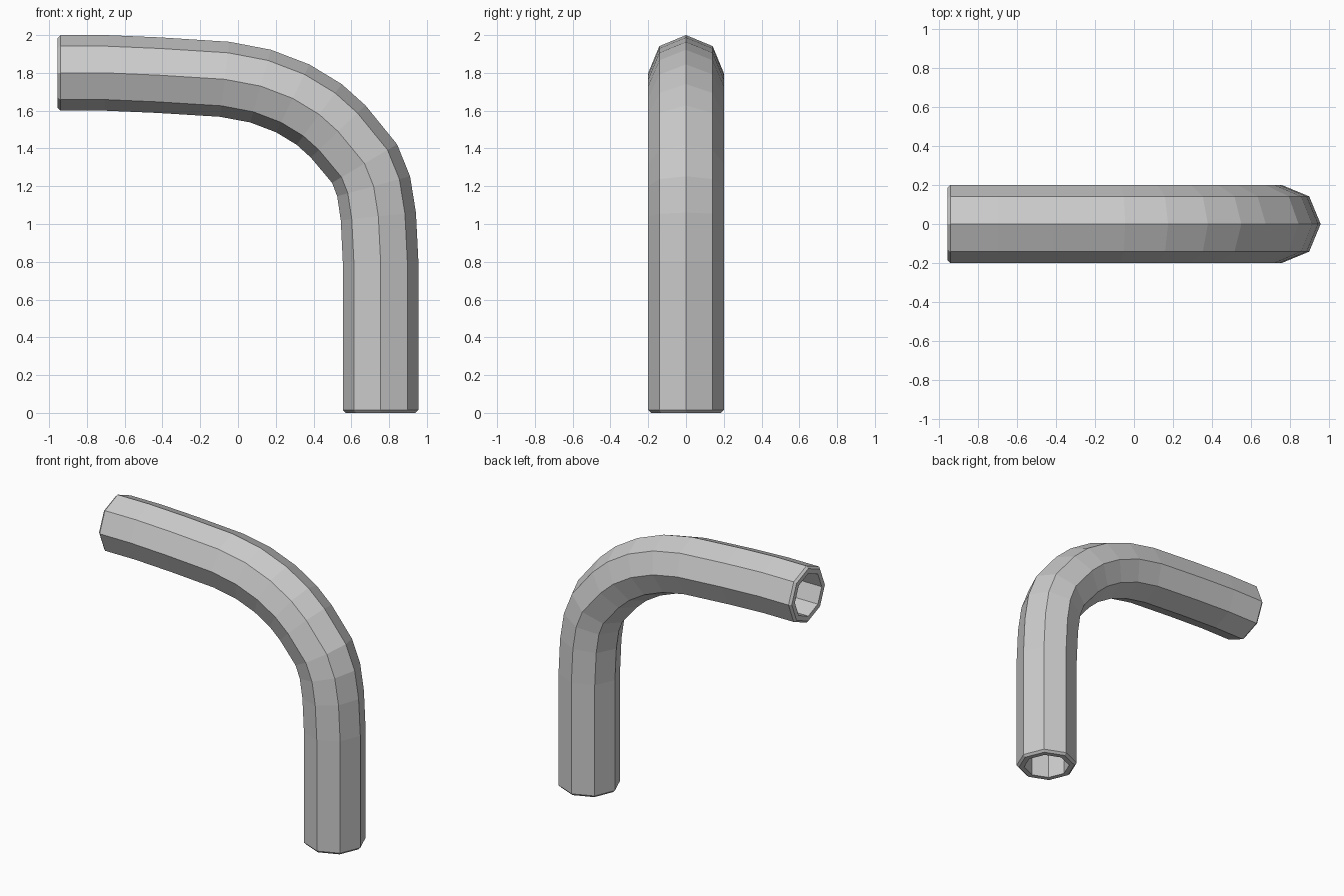
import bpy, bmesh, math
from mathutils import Vector

cube = bpy.data.objects.get("Cube")
if cube:
    bpy.data.objects.remove(cube, do_unlink=True)

SIDES = 8
OUTER, RIM, INNER = 0.2, 0.185, 0.15
CHAMFER = 0.015

# Centre line of the bent pipe (x, z), from the foot to the open upper end
PATH = [(0.755, 0), (0.755, CHAMFER), (0.755, 0.8), (0.743, 1.04), (0.718, 1.2),
        (0.67, 1.32), (0.53, 1.49), (0.43, 1.58), (0.29, 1.665), (0.12, 1.73),
        (-0.07, 1.766), (-0.42, 1.788), (-0.7, 1.8), (-0.955 + CHAMFER, 1.8),
        (-0.955, 1.8)]
points = [Vector((x, 0, z)) for x, z in PATH]


def ring(bm, i, radius):
    """Octagon of vertices square to the path at point i."""
    before = points[i] - points[i - 1] if i else points[1] - points[0]
    after = points[i + 1] - points[i] if i < len(points) - 1 else before
    tangent = (before.normalized() + after.normalized()).normalized()
    side = Vector((0, 1, 0))
    out = side.cross(tangent)
    angles = [math.tau * k / SIDES for k in range(SIDES)]
    return [bm.verts.new(points[i] + radius * (math.cos(a) * out + math.sin(a) * side))
            for a in angles]


# Outer wall, chamfered rims and inner wall form one closed run of rings
bm = bmesh.new()
last = len(points) - 1
rings = [ring(bm, i, RIM if i in (0, last) else OUTER) for i in range(last + 1)]
rings += [ring(bm, i, INNER) for i in range(last, -1, -1)]
for a, b in zip(rings, rings[1:] + rings[:1]):
    for k in range(SIDES):
        n = (k + 1) % SIDES
        bm.faces.new((a[k], a[n], b[n], b[k]))
bmesh.ops.recalc_face_normals(bm, faces=bm.faces)

mesh = bpy.data.meshes.new("bent_pipe")
bm.to_mesh(mesh)
bm.free()
pipe = bpy.data.objects.new("bent_pipe", mesh)
bpy.context.collection.objects.link(pipe)

# Plain grey material
grey = bpy.data.materials.new("light_grey")
grey.use_nodes = True
colour = (0.6, 0.6, 0.6, 1)
grey.diffuse_color = colour
grey.node_tree.nodes["Principled BSDF"].inputs["Base Color"].default_value = colour
mesh.materials.append(grey)
